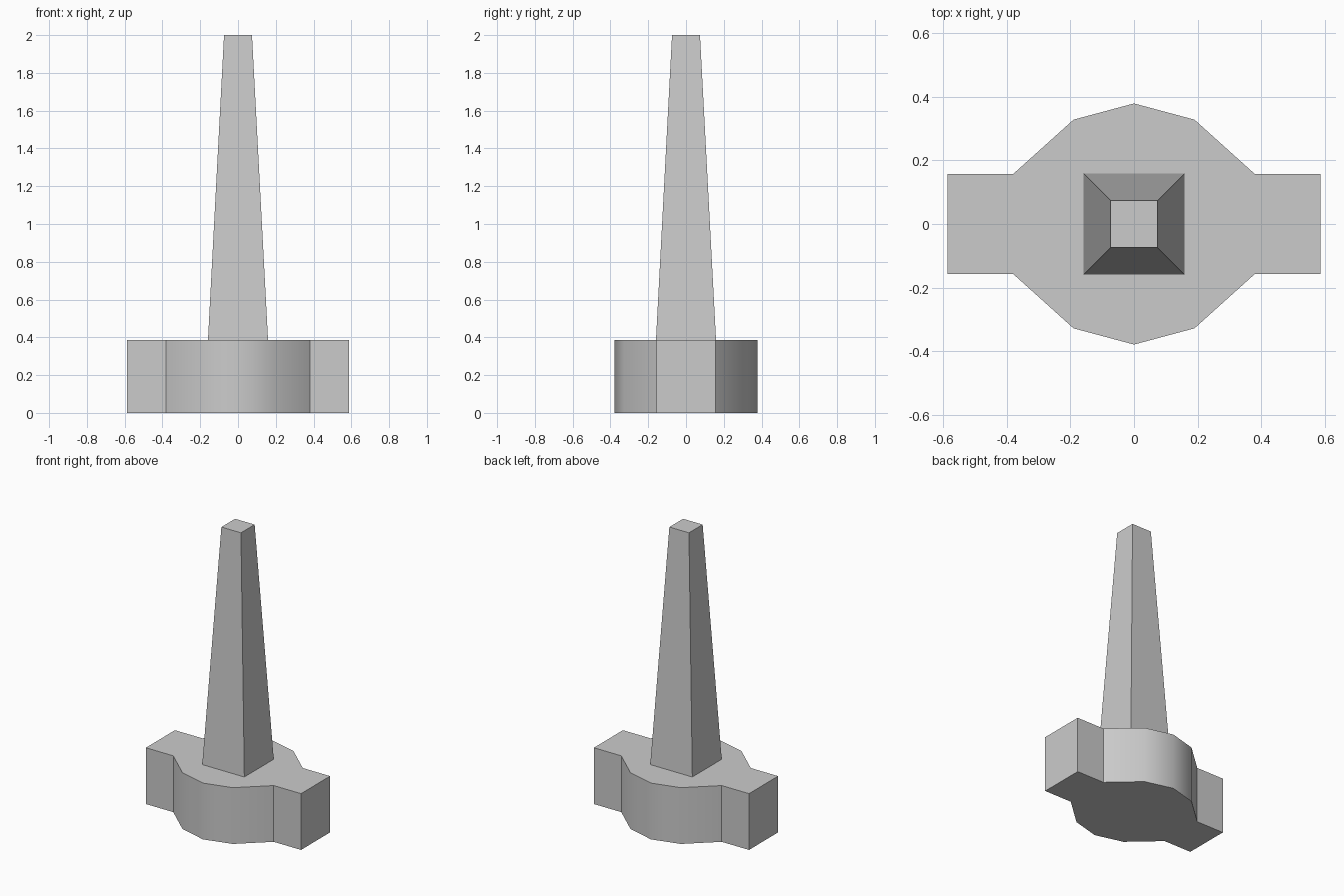
import bpy, bmesh, math

if "Cube" in bpy.data.objects:
    bpy.data.objects.remove(bpy.data.objects["Cube"])

BASE_TOP = 0.385


def finish(bm, name):
    bmesh.ops.recalc_face_normals(bm, faces=bm.faces)
    mesh = bpy.data.meshes.new(name)
    bm.to_mesh(mesh)
    bm.free()
    obj = bpy.data.objects.new(name, mesh)
    bpy.context.collection.objects.link(obj)
    return obj


# Base: one quarter of the outline, mirrored to a full loop, then extruded
right_back = [(0.587, 0.157), (0.38, 0.157), (0.19, 0.328), (0, 0.379)]
back = right_back + [(-x, y) for x, y in right_back[-2::-1]]
outline = back + [(x, -y) for x, y in reversed(back)]

bm = bmesh.new()
face = bm.faces.new([bm.verts.new((x, y, 0)) for x, y in outline])
extruded = bmesh.ops.extrude_face_region(bm, geom=[face], use_keep_orig=True)
top_verts = [g for g in extruded["geom"] if isinstance(g, bmesh.types.BMVert)]
bmesh.ops.translate(bm, verts=top_verts, vec=(0, 0, BASE_TOP))
base = finish(bm, "base")

# Rounded sides are smooth, the lug corners and rims stay sharp
bpy.context.view_layer.objects.active = base
base.select_set(True)
bpy.ops.object.shade_smooth_by_angle(angle=math.radians(35))
base.select_set(False)

# Spike: square shaft tapering to a flat tip
bm = bmesh.new()
bmesh.ops.create_cube(bm, size=2)
for v in bm.verts:
    half, z = (0.074, 2.0) if v.co.z > 0 else (0.159, BASE_TOP)
    v.co = (v.co.x * half, v.co.y * half, z)
finish(bm, "tapered_shaft")
